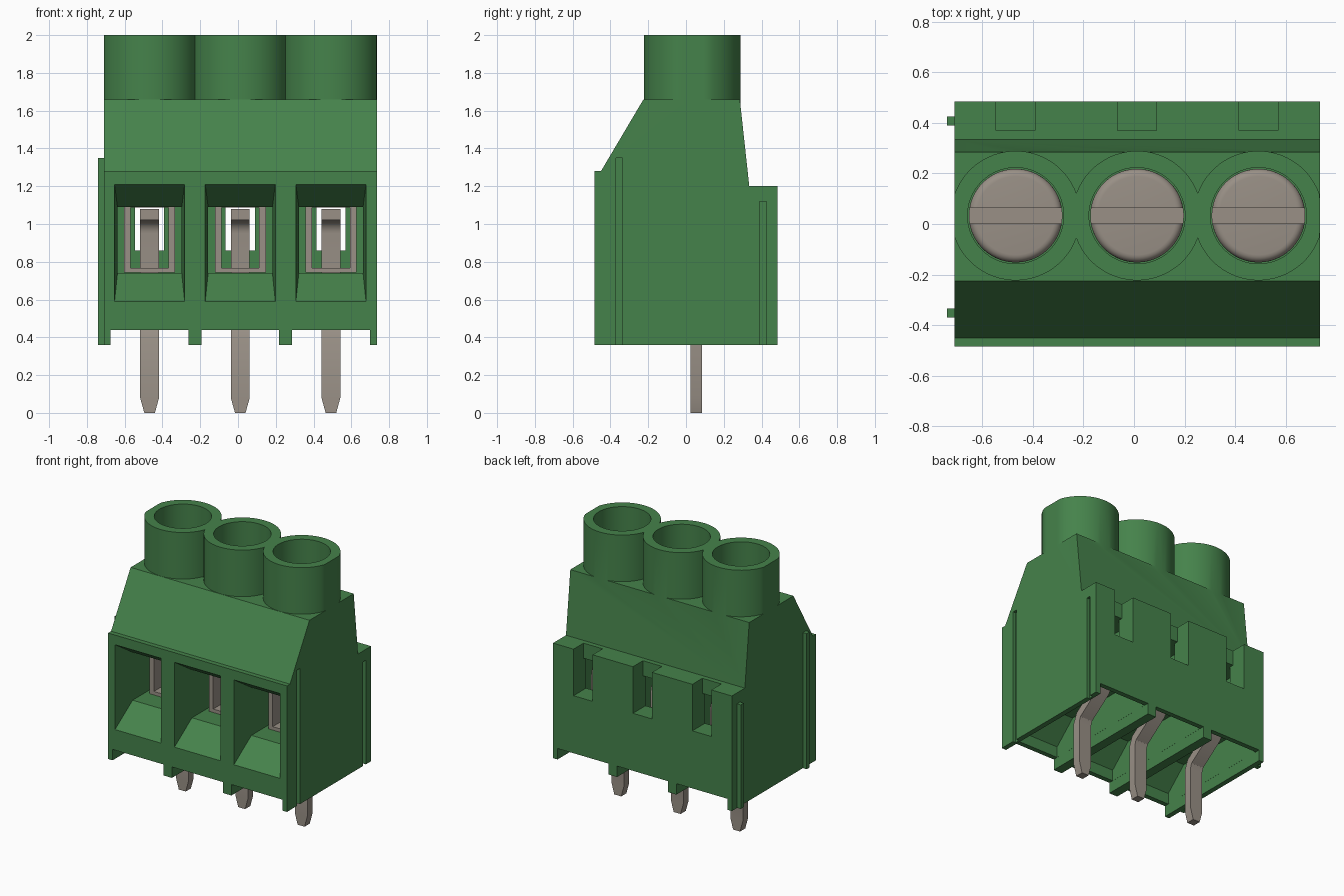
import bpy, bmesh, math

cube = bpy.data.objects.get("Cube")
if cube:
    bpy.data.objects.remove(cube, do_unlink=True)


def material(name, rgb, rough):
    m = bpy.data.materials.new(name)
    m.use_nodes = True
    m.diffuse_color = (*rgb, 1)
    bsdf = m.node_tree.nodes["Principled BSDF"]
    bsdf.inputs["Base Color"].default_value = (*rgb, 1)
    bsdf.inputs["Roughness"].default_value = rough
    return m


GREEN = material("green plastic", (0.060, 0.225, 0.070), 0.5)
METAL = material("tinned metal", (0.320, 0.280, 0.240), 0.5)


def loft(name, rings, mat=GREEN):
    """Solid skinned through a list of equal-length rings, capped at both ends."""
    bm = bmesh.new()
    vs = [[bm.verts.new(p) for p in ring] for ring in rings]
    n = len(vs[0])
    for a, b in zip(vs, vs[1:]):
        for i in range(n):
            j = (i + 1) % n
            bm.faces.new((a[i], a[j], b[j], b[i]))
    bm.faces.new(vs[0])
    bm.faces.new(vs[-1])
    bmesh.ops.recalc_face_normals(bm, faces=bm.faces)
    me = bpy.data.meshes.new(name)
    bm.to_mesh(me)
    bm.free()
    me.materials.append(mat)
    ob = bpy.data.objects.new(name, me)
    bpy.context.collection.objects.link(ob)
    return ob


def prism_x(name, profile, x0, x1, mat=GREEN):
    return loft(name, [[(x, y, z) for y, z in profile] for x in (x0, x1)], mat)


def box(name, x0, x1, y0, y1, z0, z1, mat=GREEN):
    return prism_x(name, [(y0, z0), (y1, z0), (y1, z1), (y0, z1)], x0, x1, mat)


def lathe(name, cx, cy, levels, mat=GREEN, lo=-9, hi=9, n=64):
    """Round solid from (radius, z) levels; x may be clipped flat at lo and hi."""
    rings = []
    for r, z in levels:
        ring = []
        for k in range(n):
            t = 2 * math.pi * (k + 0.5) / n
            ring.append((min(hi, max(lo, cx + r * math.cos(t))), cy + r * math.sin(t), z))
        rings.append(ring)
    return loft(name, rings, mat)


def boolean(target, tool, op="DIFFERENCE"):
    mod = target.modifiers.new("cut", "BOOLEAN")
    mod.operation, mod.solver, mod.object = op, "EXACT", tool
    bpy.context.view_layer.update()
    with bpy.context.temp_override(object=target, active_object=target, selected_objects=[target]):
        bpy.ops.object.modifier_apply(modifier=mod.name)
    bpy.data.objects.remove(tool, do_unlink=True)


def smooth(ob, angle=30):
    bpy.ops.object.select_all(action="DESELECT")
    ob.select_set(True)
    bpy.context.view_layer.objects.active = ob
    bpy.ops.object.shade_smooth_by_angle(angle=math.radians(angle))


X0, X1 = -0.71, 0.735
SCREW_Y = 0.033
CENTRES = [-0.468 + 0.48 * i for i in range(3)]
RIBS = [(-0.37, -0.335, 1.35), (0.39, 0.425, 1.12)]

# Housing: side profile extruded across the width
housing = prism_x("housing", [(-0.485, 0.36), (-0.485, 1.28), (-0.45, 1.28), (-0.225, 1.66),
                              (0.285, 1.66), (0.335, 1.20), (0.485, 1.20), (0.485, 0.36)], X0, X1)

# Screw towers
for c in CENTRES:
    boolean(housing, lathe("tower", c, SCREW_Y, [(0.256, 1.62), (0.256, 2.0)], lo=X0, hi=X1), "UNION")

for c in CENTRES:
    # Screw well
    boolean(housing, lathe("well", c, SCREW_Y, [(0.19, 1.3), (0.19, 2.1)]))
    # Tapered wire entry
    entry = []
    for y, w, z0, z1 in ((-0.49, 0.186, 0.586, 1.213), (-0.305, 0.17, 0.74, 1.09)):
        entry.append([(c - w, y, z0), (c + w, y, z0), (c + w, y, z1), (c - w, y, z1)])
    boolean(housing, loft("entry", entry))
    # Clamp chamber, rear opening and rear notch
    boolean(housing, box("chamber", c - 0.17, c + 0.17, -0.306, 0.34, 0.74, 1.09))
    boolean(housing, box("rear_opening", c - 0.077, c + 0.077, 0.3, 0.4, 0.86, 1.09))
    boolean(housing, box("rear_notch", c - 0.077, c + 0.077, 0.37, 0.6, 0.86, 1.3))
    # Underside: shallow channel between the feet, deeper pocket inside
    boolean(housing, box("channel", c - 0.206, c + 0.206, -0.6, 0.6, 0.3, 0.44))
    boolean(housing, prism_x("pocket", [(-0.45, 0.4), (-0.45, 0.52), (-0.29, 0.67), (0.45, 0.67),
                                        (0.45, 0.4)], c - 0.2055, c + 0.2055))

# Interlocking grooves on one side, matching ribs on the other
for y0, y1, top in RIBS:
    boolean(housing, box("groove", X1 - 0.022, X1 + 0.1, y0, y1, 0.2, top))
for label, (y0, y1, top) in zip(("front_rib", "rear_rib"), RIBS):
    box(label, X0 - 0.03, X0 + 0.005, y0, y1, 0.36, top)
smooth(housing)


def pin(name, c):
    """Bent flat terminal swept along a path in the y-z plane."""
    path = [(0.055, 0.0), (0.055, 0.08), (0.055, 0.39), (0.075, 0.44), (0.25, 0.57), (0.29, 0.63), (0.29, 0.95)]
    path += [(0.19 + 0.10 * math.cos(t), 0.95 + 0.10 * math.sin(t))
             for t in (math.pi / 2 * k / 8 for k in range(1, 9))]
    path.append((-0.1, 1.05))
    rings = []
    for i, (y, z) in enumerate(path):
        a, b = path[max(i - 1, 0)], path[min(i + 1, len(path) - 1)]
        d = math.hypot(b[0] - a[0], b[1] - a[1])
        ny, nz = 0.03 * (b[1] - a[1]) / d, -0.03 * (b[0] - a[0]) / d
        w = 0.028 if i == 0 else 0.05
        rings.append([(c - w, y - ny, z - nz), (c + w, y - ny, z - nz),
                      (c + w, y + ny, z + nz), (c - w, y + ny, z + nz)])
    smooth(loft(name, rings, METAL))


for i, c in enumerate(CENTRES, 1):
    pin(f"pin_{i}", c)
    # Clamp cage: open rectangular tube
    cage = box(f"clamp_cage_{i}", c - 0.135, c + 0.135, -0.16, 0.18, 0.742, 1.12, METAL)
    boolean(cage, box("cage_bore", c - 0.1, c + 0.1, -0.3, 0.3, 0.767, 1.088, METAL))
    # Slotted screw with a rounded rim
    levels = [(0.185, 1.29), (0.185, 1.42)]
    levels += [(0.155 + 0.03 * math.cos(t), 1.42 + 0.03 * math.sin(t))
               for t in (math.pi / 2 * k / 5 for k in range(1, 6))]
    screw = lathe(f"screw_{i}", c, SCREW_Y, levels, METAL)
    boolean(screw, box("slot", c - 0.3, c + 0.3, SCREW_Y - 0.031, SCREW_Y + 0.031, 1.38, 1.6, METAL))
    smooth(screw)
